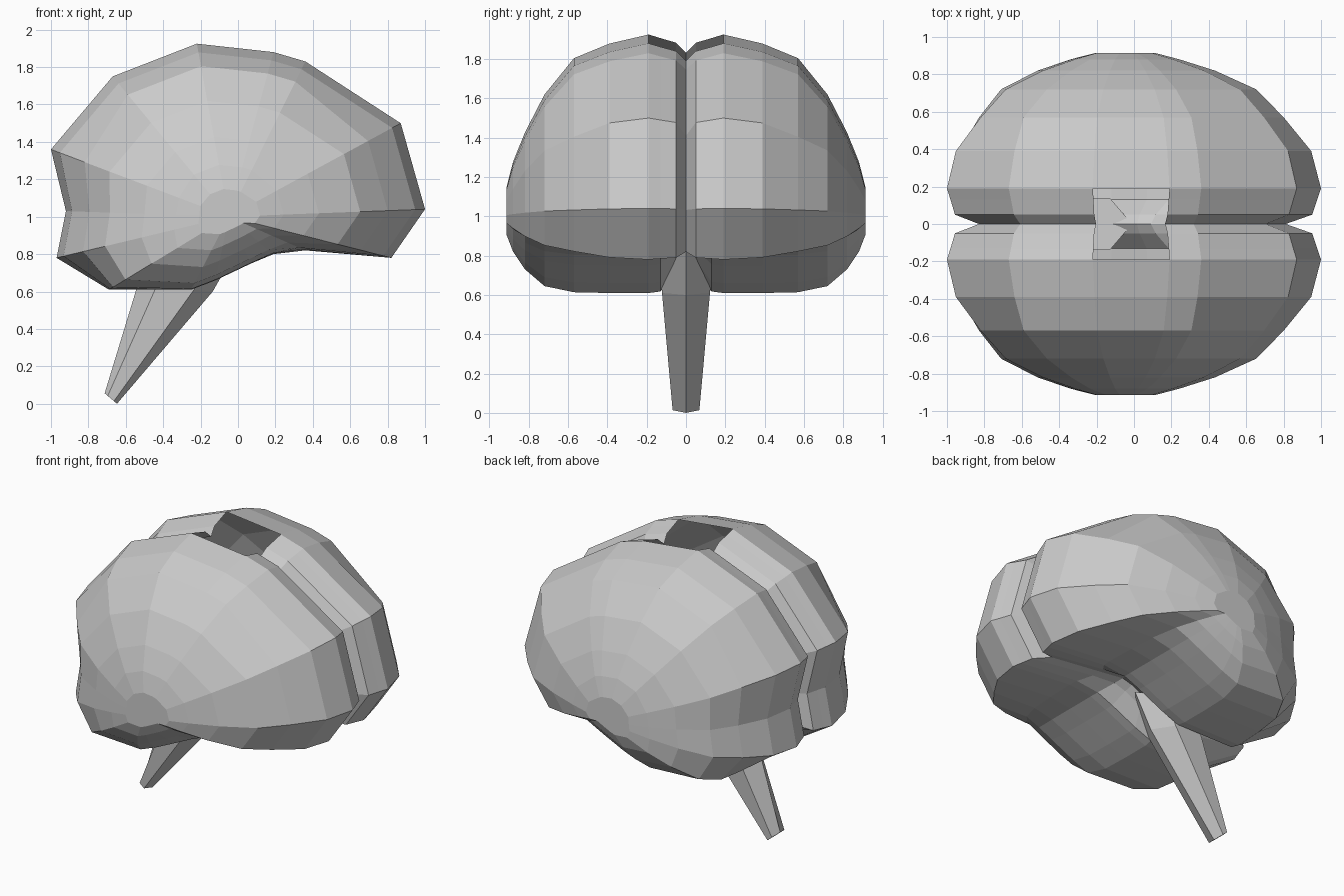
import bpy, bmesh, math

if "Cube" in bpy.data.objects:
    bpy.data.objects.remove(bpy.data.objects["Cube"])


def make_object(name, bm):
    bmesh.ops.recalc_face_normals(bm, faces=bm.faces)
    mesh = bpy.data.meshes.new(name)
    bm.to_mesh(mesh)
    bm.free()
    obj = bpy.data.objects.new(name, mesh)
    bpy.context.collection.objects.link(obj)
    return obj


def loft(bm, rings, skip=lambda ring, seg: False):
    verts = [[bm.verts.new(p) for p in ring] for ring in rings]
    n = len(verts[0])
    for k in range(len(verts) - 1):
        for i in range(n):
            if not skip(k, i):
                j = (i + 1) % n
                bm.faces.new((verts[k][i], verts[k][j], verts[k + 1][j], verts[k + 1][i]))
    return verts


# Hemispheres: side outline (x, z, lower-lobe weight) shrinking towards the side
outline = [
    (-1.00, 1.36, 0), (-0.67, 1.75, 0), (-0.22, 1.925, 0), (0.19, 1.88, 0),
    (0.36, 1.83, 0), (0.87, 1.50, 0), (1.00, 1.04, 0), (0.82, 0.78, 0),
    (0.36, 0.82, 0.4), (0.19, 0.80, 0.9), (0.07, 0.75, 1), (-0.12, 0.66, 1),
    (-0.25, 0.61, 1), (-0.69, 0.61, 0.8), (-0.97, 0.78, 0.2), (-0.92, 1.03, 0.25),
]
# each slice: y, crown scale, scale at front and back ends, lower-lobe scale
slices = [
    (0.0, 0.90, 0.82, 0.55), (0.05, 0.955, 0.955, 0.66), (0.13, 0.98, 0.98, 0.98),
    (0.19, 1.0, 1.0, 1.0), (0.39, 0.95, 0.95, 1.0), (0.57, 0.87, 0.81, 0.99),
    (0.72, 0.67, 0.67, 0.91), (0.82, 0.46, 0.46, 0.69), (0.88, 0.30, 0.28, 0.46),
    (0.913, 0.16, 0.16, 0.24),
]
cx, cz = -0.05, 1.0
rings = []
for y, crown, ends, lower in slices:
    ring = []
    for x, z, w in outline:
        at_end = abs(x) > 0.8
        s = ends if at_end else crown
        if not (at_end and y < 0.1):
            s += (lower - s) * w
        ring.append((cx + (x - cx) * s, y, cz + (z - cz) * s))
    rings.append(ring)

bm = bmesh.new()
# the opening on the crown is left unfilled
verts = loft(bm, rings, skip=lambda k, i: k < 3 and i == 2)
bm.faces.new(verts[-1])
brain = make_object("brain_hemispheres", bm)
mirror = brain.modifiers.new("Mirror", 'MIRROR')
mirror.use_axis = (False, True, False)
mirror.use_clip = True

# Stem: tapered six-sided loft, leaning backwards
sections = [
    # centre x, centre z, half width x, half width y, tilt in z
    (-0.68, 0.028, 0.033, 0.068, -0.028),
    (-0.335, 0.62, 0.20, 0.122, -0.02),
    (-0.25, 0.78, 0.24, 0.14, 0.04),
]
bm = bmesh.new()
stem_rings = []
for x, z, rx, ry, tilt in sections:
    ring = []
    for i in range(6):
        a = math.tau * i / 6
        c = math.cos(a)
        ring.append((x + rx * c, ry * math.sin(a) / 0.866, z + tilt * c))
    stem_rings.append(ring)
verts = loft(bm, stem_rings)
bm.faces.new(verts[0])
bm.faces.new(verts[-1])
make_object("brain_stem", bm)
